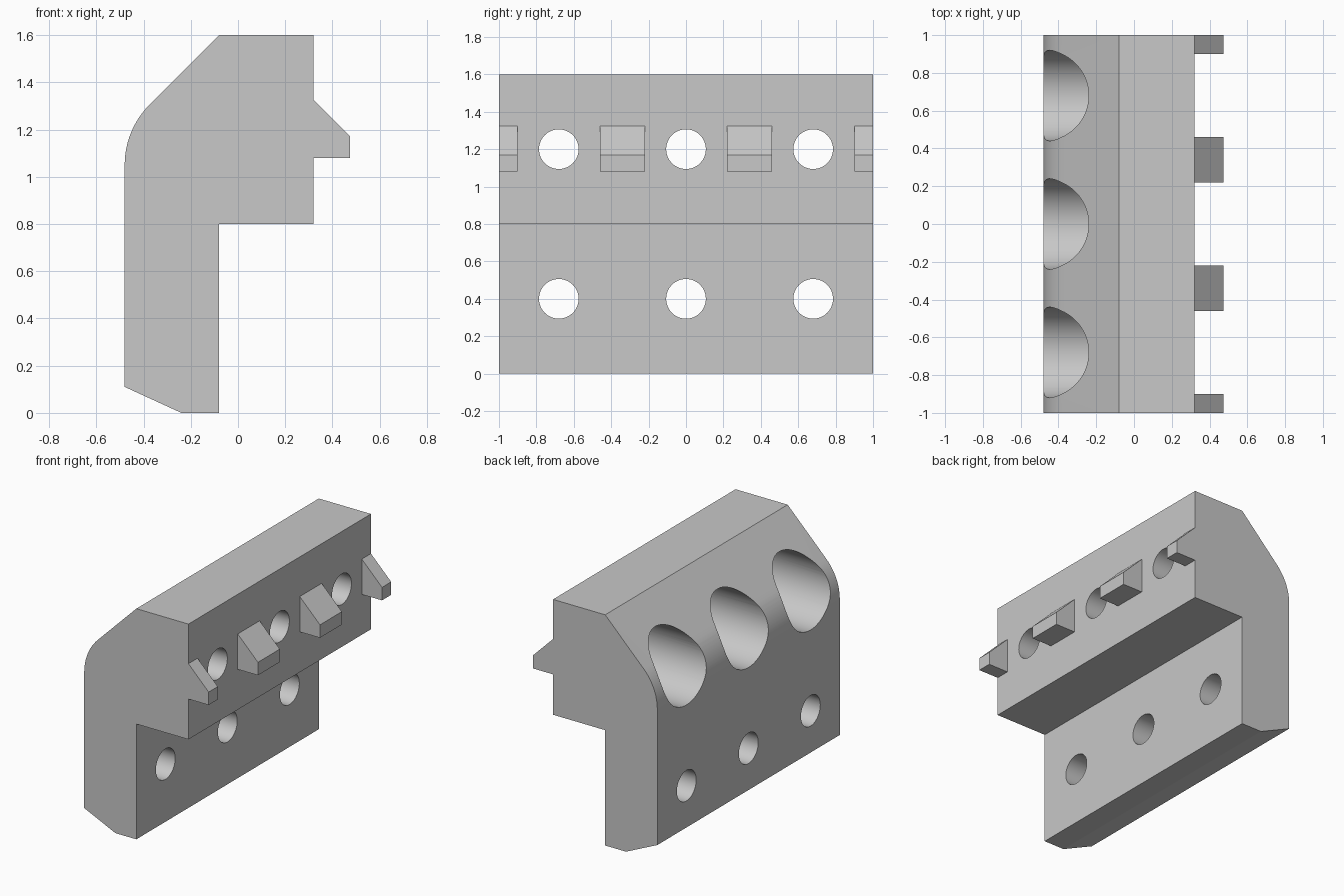
import bpy, bmesh, math
from mathutils import Matrix

if "Cube" in bpy.data.objects:
    bpy.data.objects.remove(bpy.data.objects["Cube"])

grey = bpy.data.materials.new("plain_grey")
grey.diffuse_color = (0.58, 0.58, 0.58, 1)
grey.use_nodes = True
grey.node_tree.nodes["Principled BSDF"].inputs["Base Color"].default_value = grey.diffuse_color


def finish(name, bm):
    bmesh.ops.recalc_face_normals(bm, faces=bm.faces)
    mesh = bpy.data.meshes.new(name)
    bm.to_mesh(mesh)
    bm.free()
    mesh.materials.append(grey)
    ob = bpy.data.objects.new(name, mesh)
    bpy.context.collection.objects.link(ob)
    return ob


def extrude_profile(name, points, y0, y1):
    """Closed x-z profile extruded along y."""
    bm = bmesh.new()
    face = bm.faces.new([bm.verts.new((x, y0, z)) for x, z in points])
    new = bmesh.ops.extrude_face_region(bm, geom=[face])["geom"]
    moved = [g for g in new if isinstance(g, bmesh.types.BMVert)]
    bmesh.ops.translate(bm, verts=moved, vec=(0, y1 - y0, 0))
    return finish(name, bm)


def x_cylinder(name, radius, x0, x1, y, z):
    """Cylinder lying along x."""
    bm = bmesh.new()
    place = Matrix.Translation(((x0 + x1) / 2, y, z)) @ Matrix.Rotation(math.pi / 2, 4, 'Y')
    bmesh.ops.create_cone(bm, cap_ends=True, segments=64, radius1=radius,
                          radius2=radius, depth=x1 - x0, matrix=place)
    return finish(name, bm)


def combine(target, tool, operation):
    mod = target.modifiers.new(tool.name, 'BOOLEAN')
    mod.object, mod.operation, mod.solver = tool, operation, 'EXACT'
    bpy.context.view_layer.objects.active = target
    bpy.ops.object.modifier_apply(modifier=mod.name)
    bpy.data.objects.remove(tool)


# Jaw body: L-shaped profile with a rounded shoulder and chamfered foot
R = 0.36
cz = 1.2 - R * math.tan(math.pi / 8)
shoulder = [(-0.48 + R - R * math.cos(a), cz + R * math.sin(a))
            for a in (math.pi / 4 * i / 12 for i in range(13))]
profile = [(-0.08, 0), (-0.24, 0), (-0.48, 0.11)] + shoulder + [
    (-0.08, 1.6), (0.32, 1.6), (0.32, 0.8), (-0.08, 0.8)]
body = extrude_profile("clamp_jaw", profile, -1, 1)

# Wedge teeth on the gripping face, rooted slightly inside the body
tooth = [(0.28, 1.08), (0.475, 1.08), (0.475, 1.17), (0.32, 1.325), (0.28, 1.325)]
for y0, y1 in ((-1, -0.9), (-0.46, -0.22), (0.22, 0.46), (0.9, 1)):
    combine(body, extrude_profile("tooth", tooth, y0, y1), 'UNION')

# Bolt holes in two rows, the upper row with deep head recesses
for y in (-0.68, 0, 0.68):
    combine(body, x_cylinder("head_recess", 0.24, -0.7, 0.08, y, 1.2), 'DIFFERENCE')
    for z in (0.4, 1.2):
        combine(body, x_cylinder("bolt_hole", 0.106, -0.8, 0.6, y, z), 'DIFFERENCE')

# Smooth the curved walls, keep hard edges
bpy.ops.object.select_all(action='DESELECT')
body.select_set(True)
bpy.context.view_layer.objects.active = body
bpy.ops.object.shade_smooth_by_angle(angle=math.radians(20))
